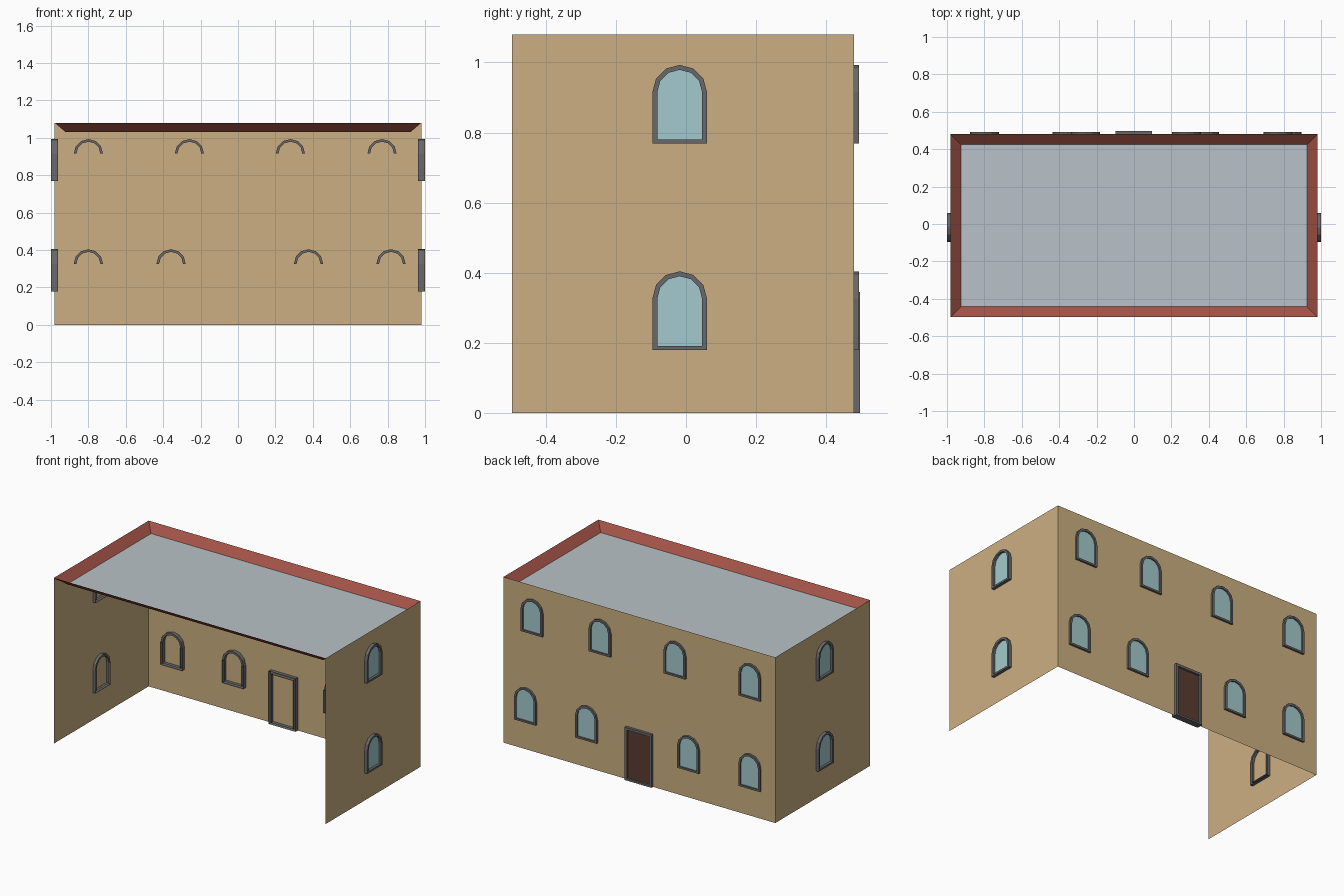
import bpy
from math import sin, cos, pi
from mathutils import Vector

if "Cube" in bpy.data.objects:
    bpy.data.objects.remove(bpy.data.objects["Cube"])

X, Y, Z = Vector((1, 0, 0)), Vector((0, 1, 0)), Vector((0, 0, 1))
HX, Y0, Y1, H = 0.98, -0.497, 0.48, 1.08   # wall shell extents
RIM, DROP = 0.056, 0.048                  # sloped parapet width and depth


def material(name, rgb):
    m = bpy.data.materials.new(name)
    m.diffuse_color = (*rgb, 1)
    m.use_nodes = True
    m.node_tree.nodes["Principled BSDF"].inputs["Base Color"].default_value = m.diffuse_color
    return m


TAN = material("sandstone", (0.60, 0.43, 0.22))
GREY = material("frame_grey", (0.14, 0.14, 0.145))
GLASS = material("glass", (0.37, 0.59, 0.61))
RED = material("parapet_red", (0.36, 0.085, 0.06))
ROOF = material("roof_grey", (0.48, 0.54, 0.58))
WOOD = material("door_brown", (0.10, 0.045, 0.03))


def mesh(name, verts, faces, mat):
    me = bpy.data.meshes.new(name)
    me.from_pydata([tuple(v) for v in verts], [], faces)
    me.materials.append(mat)
    ob = bpy.data.objects.new(name, me)
    bpy.context.collection.objects.link(ob)
    return ob


def framed_panel(name, origin, out, outer, inner, w_out, w_in, back, mat):
    """Frame passing through the wall, hollow behind, plus a flat panel in it."""
    side = Z.cross(out)
    n = len(outer)

    def put(pts, w):
        return [origin + side * u + Z * v + out * w for u, v in pts]

    verts = put(outer, w_out) + put(inner, w_out) + put(outer, w_in) + put(inner, w_in)
    faces = []
    for i in range(n):
        j = (i + 1) % n
        faces += [(i, j, n + j, n + i),
                  (2*n + i, 2*n + j, j, i),
                  (n + i, n + j, 3*n + j, 3*n + i)]
        if i in back:
            faces.append((2*n + i, 3*n + i, 3*n + j, 2*n + j))
    mesh(name + "_frame", verts, faces, GREY)
    mesh(name + "_panel", put(inner, 0.004), [tuple(range(n))], mat)


def arch(half, bottom, spring, segs=6):
    return [(-half, bottom), (half, bottom)] + [
        (half * cos(pi * k / segs), spring + half * sin(pi * k / segs))
        for k in range(segs + 1)]


def window(name, origin, out, w_out, w_in):
    framed_panel(name, origin, out, arch(0.078, 0, 0.147), arch(0.064, 0.012, 0.147),
                 w_out, w_in, range(2, 8), GLASS)


# Three thin walls, open at the front
plan = [(HX, Y0), (HX, Y1), (-HX, Y1), (-HX, Y0)]
mesh("walls", [(x, y, z) for z in (0, H) for x, y in plan],
     [(i, i + 1, i + 5, i + 4) for i in range(3)], TAN)

# Mitred parapet slope and flat roof
ring = [(-HX, Y0), (HX, Y0), (HX, Y1), (-HX, Y1)]
low = [(x - RIM * (1 if x > 0 else -1), y - RIM * (1 if y > 0 else -1)) for x, y in ring]
low = [(x, y, H - DROP) for x, y in low]
mesh("parapet", [(x, y, H) for x, y in ring] + low,
     [(i, (i + 1) % 4, (i + 1) % 4 + 4, i + 4) for i in range(4)], RED)
mesh("roof", low, [(0, 1, 2, 3)], ROOF)

# Back windows on two floors, then side windows
floors = {"lower": (0.179, (-0.80, -0.358, 0.377, 0.818)),
          "upper": (0.768, (-0.80, -0.26, 0.28, 0.77))}
for floor, (z, xs) in floors.items():
    for k, x in enumerate(xs):
        window(f"{floor}_back_window_{k + 1}", Vector((x, Y1, z)), Y, 0.013, -0.024)
    for label, s in (("right", 1), ("left", -1)):
        window(f"{floor}_{label}_window", Vector((s * HX, -0.018, z)), X * s, 0.02, -0.018)

# Door in the back wall
framed_panel("door", Vector((-0.002, Y1, 0)), Y,
             [(-0.097, 0), (0.097, 0), (0.097, 0.345), (-0.097, 0.345)],
             [(-0.08, 0.012), (0.08, 0.012), (0.08, 0.329), (-0.08, 0.329)],
             0.017, -0.024, (), WOOD)
